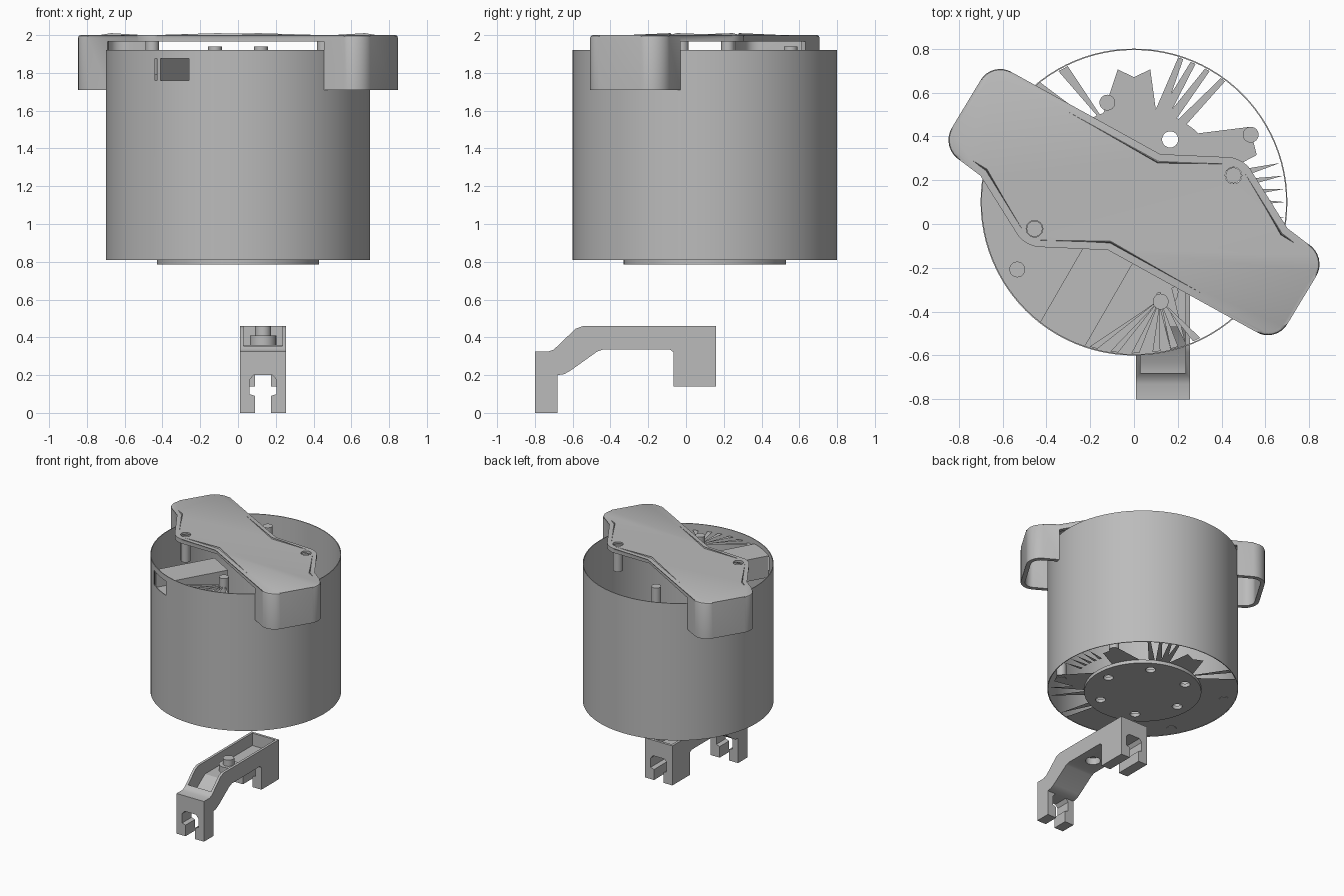
import bpy, bmesh, math
from math import sin, cos, radians
from mathutils import Vector

old = bpy.data.objects.get("Cube")
if old:
    bpy.data.objects.remove(old, do_unlink=True)

grey = bpy.data.materials.new("plain grey")
grey.use_nodes = True
grey.diffuse_color = (0.5, 0.5, 0.5, 1)
grey.node_tree.nodes["Principled BSDF"].inputs["Base Color"].default_value = (0.5, 0.5, 0.5, 1)

CY = 0.1          # drum axis lies at x = 0, y = CY
R = 0.70          # drum radius
FLOOR, RIM = 0.81, 1.92


def activate(ob):
    bpy.ops.object.select_all(action="DESELECT")
    ob.select_set(True)
    bpy.context.view_layer.objects.active = ob


def make(name, bm):
    bmesh.ops.recalc_face_normals(bm, faces=bm.faces)
    mesh = bpy.data.meshes.new(name)
    bm.to_mesh(mesh)
    bm.free()
    ob = bpy.data.objects.new(name, mesh)
    bpy.context.collection.objects.link(ob)
    mesh.materials.append(grey)
    return ob


def prism(name, pts, lo, hi, axis="z", open_bottom=False, bevel=0):
    """Extrude a flat outline along z, x or y."""
    place = {"z": lambda a, b, h: (a, b, h), "x": lambda a, b, h: (h, a, b),
             "y": lambda a, b, h: (a, h, b)}[axis]
    bm = bmesh.new()
    low = [bm.verts.new(place(a, b, lo)) for a, b in pts]
    top = [bm.verts.new(place(a, b, hi)) for a, b in pts]
    n = len(pts)
    cap = bm.faces.new(top)
    if not open_bottom:
        bm.faces.new(low[::-1])
    for i in range(n):
        j = (i + 1) % n
        bm.faces.new((low[i], low[j], top[j], top[i]))
    if bevel:
        bmesh.ops.bevel(bm, geom=list(cap.edges), offset=bevel, segments=2,
                        profile=0.5, affect="EDGES")
    return make(name, bm)


def circle(r, x=0, y=CY, n=24):
    return [(x + r * cos(2 * math.pi * i / n), y + r * sin(2 * math.pi * i / n)) for i in range(n)]


def polar(r, deg):
    return r * cos(radians(deg)), CY + r * sin(radians(deg))


def rounded(corners):
    """Round each (x, y, radius) corner of a polygon with an arc-like curve."""
    out = []
    for i, (x, y, r) in enumerate(corners):
        p = Vector((x, y))
        if r == 0:
            out.append((x, y))
            continue
        a = p + (Vector(corners[i - 1][:2]) - p).normalized() * r
        b = p + (Vector(corners[(i + 1) % len(corners)][:2]) - p).normalized() * r
        for k in range(9):
            t = k / 8
            w = 1.4 * t * (1 - t)
            q = (a * (1 - t) ** 2 + p * w + b * t * t) / ((1 - t) ** 2 + w + t * t)
            out.append((q.x, q.y))
    return out


def modify(ob, kind, **settings):
    mod = ob.modifiers.new(kind.lower(), kind)
    for key, value in settings.items():
        setattr(mod, key, value)
    activate(ob)
    bpy.ops.object.modifier_apply(modifier=mod.name)


def boolean(ob, cutter, operation="DIFFERENCE"):
    modify(ob, "BOOLEAN", operation=operation, object=cutter, solver="EXACT")
    bpy.data.objects.remove(cutter, do_unlink=True)


def smooth(ob):
    activate(ob)
    bpy.ops.object.shade_smooth_by_angle(angle=radians(30))


def box(x0, x1, y0, y1):
    return [(x0, y0), (x1, y0), (x1, y1), (x0, y1)]


# Drum wall with its port window
drum = prism("drum_wall", circle(R, n=96), FLOOR, RIM)
boolean(drum, prism("bore", circle(R - 0.006, n=96), FLOOR - 0.1, RIM + 0.1))
boolean(drum, prism("window", box(-0.44, -0.26, 1.76, 1.875), -0.7, -0.3, "y"))
smooth(drum)

# Base disc with a ring of screw holes
disc = prism("base_disc", circle(0.43, n=64), 0.785, FLOOR + 0.002)
for k in range(6):
    boolean(disc, prism("hole", circle(0.037, *polar(0.33, 60 * k)), 0.7, 0.9))
smooth(disc)

# Floor: one solid sector plus ragged spikes
bm = bmesh.new()


def flat(points, z=FLOOR + 0.002):
    bm.faces.new([bm.verts.new((x, y, z)) for x, y in points])


for a in range(128, 284, 4):
    flat([polar(0.425, a), polar(R - 0.002, a), polar(R - 0.002, a + 4), polar(0.425, a + 4)])
flat([polar(0.425, 118), polar(0.69, 128), polar(0.425, 128)])
flat([polar(0.425, 113), polar(0.69, 120), polar(0.69, 116), polar(0.42, 111)])
flat([polar(0.42, 110), polar(0.61, 97), polar(0.57, 90), polar(0.61, 83), polar(0.42, 76)])
for base, tip in ((75, 72), (72, 67), (67, 61), (60, 54)):
    flat([polar(0.425, base + 2), polar(0.69, tip + 1), polar(0.69, tip - 1), polar(0.425, base - 4)])
flat([polar(0.42, 48), polar(0.63, 33), polar(0.60, 21), polar(0.42, 18)])
for tip in (15, 10, 5, 0, -6):
    flat([polar(0.54, tip + 1.5), polar(0.69, tip), polar(0.54, tip - 1.5)])
flat([polar(0.42, -5), polar(0.66, -22), polar(0.66, -30), polar(0.42, -42)])
for tip in (-38, -48, -70):
    flat([polar(0.42, tip + 4), polar(0.69, tip), polar(0.42, tip - 4)])
make("drum_floor", bm)

# Ragged fan of slivers just below the rim, spreading from a post
bm = bmesh.new()
hub = polar(0.46, -75)
for tip in (-106, -98, -90, -82, -75, -66):
    flat([hub, polar(0.69, tip - 1), polar(0.69, tip + 2)], 1.87)
make("upper_fan", bm)

# Port housing behind the window, clipped to the drum
turn = lambda pts: [(0.5 * s + 0.866 * t, 0.866 * s - 0.5 * t) for s, t in pts]
port = prism("port_housing", turn(box(-0.75, -0.12, -0.147, 0.085)), 1.71, 1.885)
boolean(port, prism("port_bore", turn(box(-0.9, -0.15, -0.127, 0.065)), 1.75, 1.875))
boolean(port, prism("clip", circle(R - 0.006, n=96), 1.5, 2.0), "INTERSECT")

# Posts on the floor and under the cover
for i, a in enumerate((30, 154, 210, 334)):
    smooth(prism(f"floor_post_{i + 1}", circle(0.036, *polar(0.615, a)), FLOOR - 0.001, 0.93))
for i, a in enumerate((15, 105, 195, 285)):
    top = 1.94 if i % 2 else 1.975
    smooth(prism(f"upper_post_{i + 1}", circle(0.036, *polar(0.47, a)), 1.79, top))

# Cover with a hanging skirt at each end, the same after a half turn
half = [(-0.647, 0.644, 0.1), (0.115, 0.205, 0), (0.50, 0.205, 0.07),
        (0.69, -0.13, 0), (0.888, -0.245, 0.11)]
corners = [(sgn * x, CY + sgn * y, r) for sgn in (1, -1) for x, y, r in half]
cover = prism("cover", rounded(corners), 1.71, 2.0, open_bottom=True, bevel=0.014)
modify(cover, "SOLIDIFY", thickness=0.032, offset=-1)
boolean(cover, prism("drum_clearance", circle(R + 0.002, n=96), 1.5, 1.965))
for a in (15, 195):
    boolean(cover, prism("screw_hole", circle(0.038, *polar(0.47, a)), 1.9, 2.1))
smooth(cover)

# Bracket: cranked tray with a clip at each end
side = [(-0.80, 0), (-0.68, 0), (-0.68, 0.2), (-0.645, 0.205), (-0.61, 0.225), (-0.47, 0.325),
        (-0.44, 0.335), (-0.085, 0.335), (-0.065, 0.32), (-0.065, 0.14), (0.16, 0.14),
        (0.16, 0.46), (-0.545, 0.46), (-0.585, 0.445), (-0.70, 0.335), (-0.73, 0.325), (-0.80, 0.325)]
bracket = prism("bracket", side, 0.01, 0.255, "x")
tray = [(-0.68, 0.24), (-0.63, 0.245), (-0.465, 0.36), (0.14, 0.36), (0.14, 0.6), (-0.68, 0.6)]
boolean(bracket, prism("tray", tray, 0.03, 0.235, "x"))

# Clip slots with a narrow mouth and a wider throat
right_side = [(0.042, -0.05), (0.042, 0.09), (0.072, 0.1), (0.072, 0.135), (0.072, 0.175), (0.05, 0.2)]
slot = right_side + [(-x, z) for x, z in right_side[::-1]]
for y0, y1, lift in ((-0.9, -0.6, 0), (-0.1, 0.3, 0.135)):
    boolean(bracket, prism("slot", [(0.1325 + x, z + lift) for x, z in slot], y0, y1, "y"))
boolean(bracket, prism("boss_hole", circle(0.055, 0.1325, -0.31), 0.3, 0.5))
smooth(bracket)

# Stepped boss in the tray
boss = prism("boss_base", circle(0.07, 0.1325, -0.31), 0.345, 0.41)
boolean(boss, prism("boss_bore", circle(0.055, 0.1325, -0.31), 0.3, 0.39))
smooth(boss)
smooth(prism("boss_pin", circle(0.042, 0.1325, -0.31), 0.40, 0.46))
